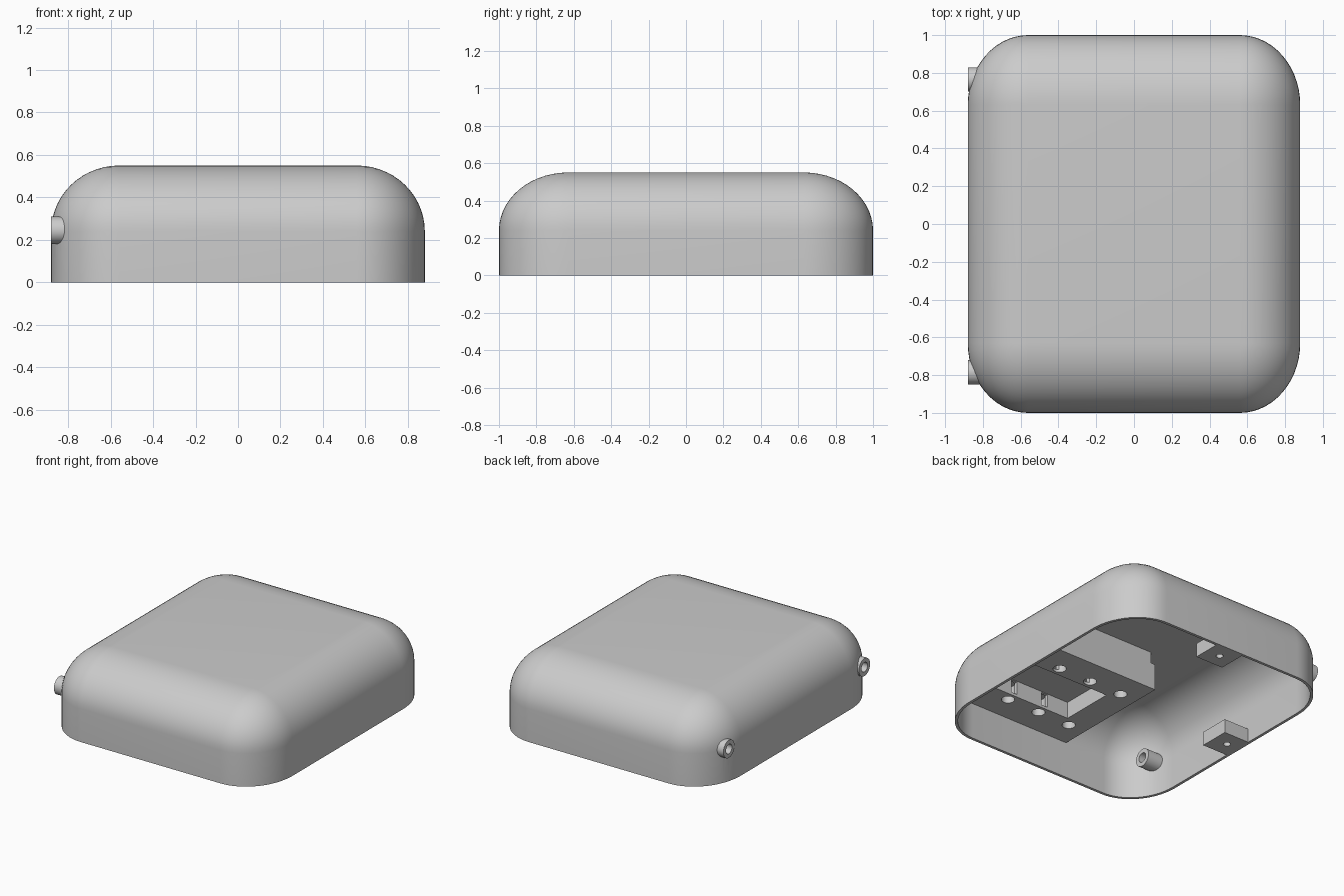
import bpy, bmesh
from math import cos, sin, pi
from mathutils import Matrix

cube = bpy.data.objects.get("Cube")
if cube:
    bpy.data.objects.remove(cube, do_unlink=True)

grey = bpy.data.materials.new("light_grey")
grey.use_nodes = True
colour = (0.6, 0.6, 0.6, 1)
grey.diffuse_color = colour
grey.node_tree.nodes["Principled BSDF"].inputs["Base Color"].default_value = colour

CORNER_X, CORNER_Y, WALL_TOP = 0.56, 0.63, 0.24


def finish(bm, name):
    bmesh.ops.remove_doubles(bm, verts=bm.verts, dist=1e-5)
    bmesh.ops.recalc_face_normals(bm, faces=bm.faces)
    mesh = bpy.data.meshes.new(name)
    bm.to_mesh(mesh)
    bm.free()
    mesh.materials.append(grey)
    ob = bpy.data.objects.new(name, mesh)
    bpy.context.collection.objects.link(ob)
    return ob


def box(name, lo, hi):
    bm = bmesh.new()
    size = [b - a for a, b in zip(lo, hi)]
    mid = [(a + b) / 2 for a, b in zip(lo, hi)]
    bmesh.ops.create_cube(bm, size=1, matrix=Matrix.Translation(mid) @ Matrix.Diagonal((*size, 1)))
    return finish(bm, name)


def cylinder(name, centre, radius, depth, along_x=False):
    bm = bmesh.new()
    turn = Matrix.Rotation(pi / 2, 4, "Y") if along_x else Matrix()
    bmesh.ops.create_cone(bm, cap_ends=True, segments=32, radius1=radius, radius2=radius,
                          depth=depth, matrix=Matrix.Translation(centre) @ turn)
    return finish(bm, name)


def combine(ob, tools, operation="DIFFERENCE"):
    """Apply a boolean for each tool, then discard the tool."""
    bpy.context.view_layer.objects.active = ob
    for tool in tools:
        mod = ob.modifiers.new("cut", "BOOLEAN")
        mod.operation, mod.object, mod.solver = operation, tool, "EXACT"
        bpy.ops.object.modifier_apply(modifier=mod.name)
        bpy.data.objects.remove(tool, do_unlink=True)


def smooth(ob):
    bpy.ops.object.select_all(action="DESELECT")
    ob.select_set(True)
    bpy.context.view_layer.objects.active = ob
    bpy.ops.object.shade_smooth_by_angle(angle=pi / 6)


def dome_levels(inset, steps=14):
    """Levels (z, corner radius x, corner radius y) from the base up to the flat top."""
    rx, ry, rz = 0.32 - inset, 0.37 - inset, 0.31 - inset
    angles = [i / steps * pi / 2 for i in range(steps + 1)]
    return [(0, rx, ry)] + [(WALL_TOP + rz * sin(t), rx * cos(t), ry * cos(t)) for t in angles]


def loft(name, levels, steps=14):
    bm = bmesh.new()
    rings = []
    for z, rx, ry in levels:
        ring = []
        for q, (sx, sy) in enumerate([(1, 1), (-1, 1), (-1, -1), (1, -1)]):
            for i in range(steps + 1):
                a = (q + i / steps) * pi / 2
                ring.append(bm.verts.new((sx * CORNER_X + rx * cos(a), sy * CORNER_Y + ry * sin(a), z)))
        rings.append(ring)
    for a, b in zip(rings, rings[1:]):
        for i in range(len(a)):
            j = (i + 1) % len(a)
            bm.faces.new((a[i], a[j], b[j], b[i]))
    bm.faces.new(rings[0])
    bm.faces.new(rings[-1])
    return finish(bm, name)


# Hollow cover: inner skin down to the rim, outer skin back up
cover = loft("cover", dome_levels(0.02)[::-1] + dome_levels(0))

# Cable sleeves through the right-hand corners
for label, y in (("back", 0.765), ("front", -0.785)):
    centre = (-0.805, y, 0.245)
    sleeve = cylinder(label + "_sleeve", centre, 0.064, 0.15, True)
    combine(sleeve, [cylinder("bore", centre, 0.034, 0.3, True)])
    combine(cover, [cylinder("bore", centre, 0.034, 0.2, True)])
    smooth(sleeve)
smooth(cover)

# Screw blocks flush with the rim
for label, x, y, lo, hi in (
        ("side", -0.77, 0.03, (-0.865, -0.08, 0), (-0.66, 0.14, 0.1)),
        ("back", 0.01, 0.885, (-0.1, 0.78, 0), (0.12, 0.985, 0.1))):
    block = box(label + "_screw_block", lo, hi)
    combine(block, [cylinder("screw_hole", (x, y, 0), 0.024, 0.14)])
    smooth(block)

# Mounting block under the ceiling, stepped near the top and trimmed to the cover
BASE = 0.26
mount = box("mounting_block", (-0.24, -0.985, BASE), (0.6, -0.07, 0.54))
combine(mount, [box("step", (-0.3, -1.1, 0.45), (-0.205, 0, 0.6))])
combine(mount, [loft("trim", dome_levels(0.012))], "INTERSECT")

# Pocket, screw holes and the slots joining them
cutters = [box("pocket", (-0.04, -0.726, BASE - 0.1), (0.7, -0.33, BASE + 0.12))]
for x in (-0.104, 0.156, 0.416):
    for y in (-0.79, -0.263):
        cutters.append(cylinder("hole", (x, y, BASE), 0.044, 0.24))
        if x > 0:
            inner = -0.7 if y < -0.5 else -0.35
            cutters.append(box("slot", (x - 0.025, min(y, inner), BASE + 0.02),
                               (x + 0.025, max(y, inner), BASE + 0.115)))
combine(mount, cutters)
smooth(mount)
